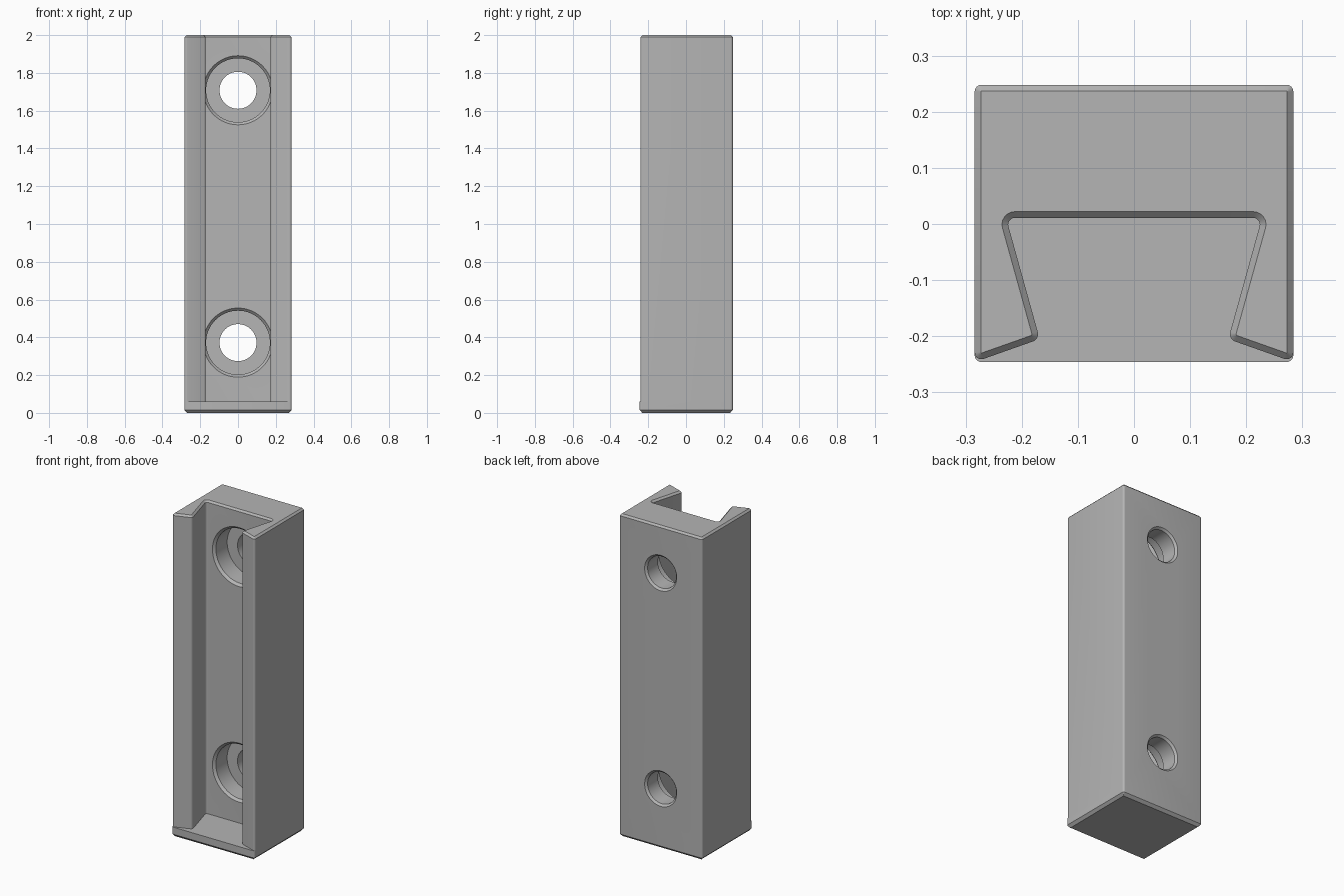
import bpy, bmesh, math
from mathutils import Vector, Matrix

if "Cube" in bpy.data.objects:
    bpy.data.objects.remove(bpy.data.objects["Cube"], do_unlink=True)

W, BACK, FRONT = 0.284, 0.248, -0.246   # half width, back and front planes
HEIGHT, BASE = 2.0, 0.06
FLOOR = 0.011                           # channel floor plane

grey = bpy.data.materials.new("plain grey")
grey.use_nodes = True
colour = (0.46, 0.46, 0.46, 1)
grey.diffuse_color = colour
grey.node_tree.nodes["Principled BSDF"].inputs["Base Color"].default_value = colour


def rounded(corners, steps=6):
    """Round each (x, y, radius) corner of a polygon with an arc."""
    points = []
    for i, (x, y, r) in enumerate(corners):
        p = Vector((x, y))
        a = (Vector(corners[i - 1][:2]) - p).normalized()
        b = (Vector(corners[(i + 1) % len(corners)][:2]) - p).normalized()
        half = a.angle(b) / 2
        centre = p + (a + b).normalized() * r / math.sin(half)
        start = p + a * r / math.tan(half) - centre
        end = p + b * r / math.tan(half) - centre
        sweep = start.angle_signed(end)
        for k in range(steps + 1):
            points.append(centre + Matrix.Rotation(-sweep * k / steps, 2) @ start)
    return points


def make_object(name, bm):
    bmesh.ops.recalc_face_normals(bm, faces=bm.faces)
    mesh = bpy.data.meshes.new(name)
    bm.to_mesh(mesh)
    bm.free()
    mesh.materials.append(grey)
    obj = bpy.data.objects.new(name, mesh)
    bpy.context.collection.objects.link(obj)
    return obj


def prism(name, outline, z0, z1, chamfers):
    """Extrude an outline and chamfer the rims given as (height, size)."""
    bm = bmesh.new()
    face = bm.faces.new([bm.verts.new((p.x, p.y, z0)) for p in outline])
    top = bmesh.ops.extrude_face_region(bm, geom=[face])["geom"]
    for v in top:
        if isinstance(v, bmesh.types.BMVert):
            v.co.z = z1
    bmesh.ops.recalc_face_normals(bm, faces=bm.faces)
    for z, size in chamfers:
        rim = [e for e in bm.edges if all(abs(v.co.z - z) < 1e-5 for v in e.verts)]
        bmesh.ops.bevel(bm, geom=rim, offset=size, segments=1, affect='EDGES',
                        clamp_overlap=False)
    return make_object(name, bm)


def hole_cutter(name, z, sides=64):
    """Stepped screw hole turned about the y axis, from (y, radius) pairs."""
    profile = [(-0.03, 0.183), (FLOOR, 0.183), (FLOOR + 0.014, 0.169),
               (0.135, 0.169), (0.135, 0.098), (BACK - 0.012, 0.098),
               (BACK, 0.11), (BACK + 0.05, 0.11)]
    bm = bmesh.new()
    rings = []
    for y, r in profile:
        angles = [math.tau * k / sides for k in range(sides)]
        rings.append([bm.verts.new((r * math.cos(t), y, z + r * math.sin(t)))
                      for t in angles])
    for a, b in zip(rings, rings[1:]):
        for k in range(sides):
            n = (k + 1) % sides
            bm.faces.new((a[k], a[n], b[n], b[k]))
    bm.faces.new(rings[0])
    bm.faces.new(rings[-1])
    cutter = make_object(name, bm)
    cutter.hide_render = True
    return cutter


def combine(target, other, operation):
    mod = target.modifiers.new(operation.lower(), 'BOOLEAN')
    mod.operation, mod.object, mod.solver = operation, other, 'EXACT'
    bpy.context.view_layer.objects.active = target
    bpy.ops.object.modifier_apply(modifier=mod.name)
    bpy.data.objects.remove(other, do_unlink=True)


# Body with a dovetail channel and slanted front lips
right_half = [(W, BACK, 0.012), (W, FRONT, 0.012), (0.168, -0.205, 0.014),
              (0.228, FLOOR, 0.012)]
left_half = [(-x, y, r) for x, y, r in reversed(right_half)]
bracket = prism("dovetail_bracket", rounded(right_half + left_half),
                BASE / 2, HEIGHT, [(HEIGHT, 0.011)])

# Closed base plate
plate = [(W, BACK, 0.012), (W, FRONT, 0.012), (-W, FRONT, 0.012), (-W, BACK, 0.012)]
combine(bracket, prism("base_plate", rounded(plate), 0, BASE, [(0, 0.016)]), 'UNION')

# Two counterbored screw holes
for label, z in (("lower", 0.372), ("upper", 1.708)):
    combine(bracket, hole_cutter(label + "_hole_cutter", z), 'DIFFERENCE')

bpy.ops.object.select_all(action='DESELECT')
bracket.select_set(True)
bpy.context.view_layer.objects.active = bracket
bpy.ops.object.shade_smooth_by_angle(angle=math.radians(25))
